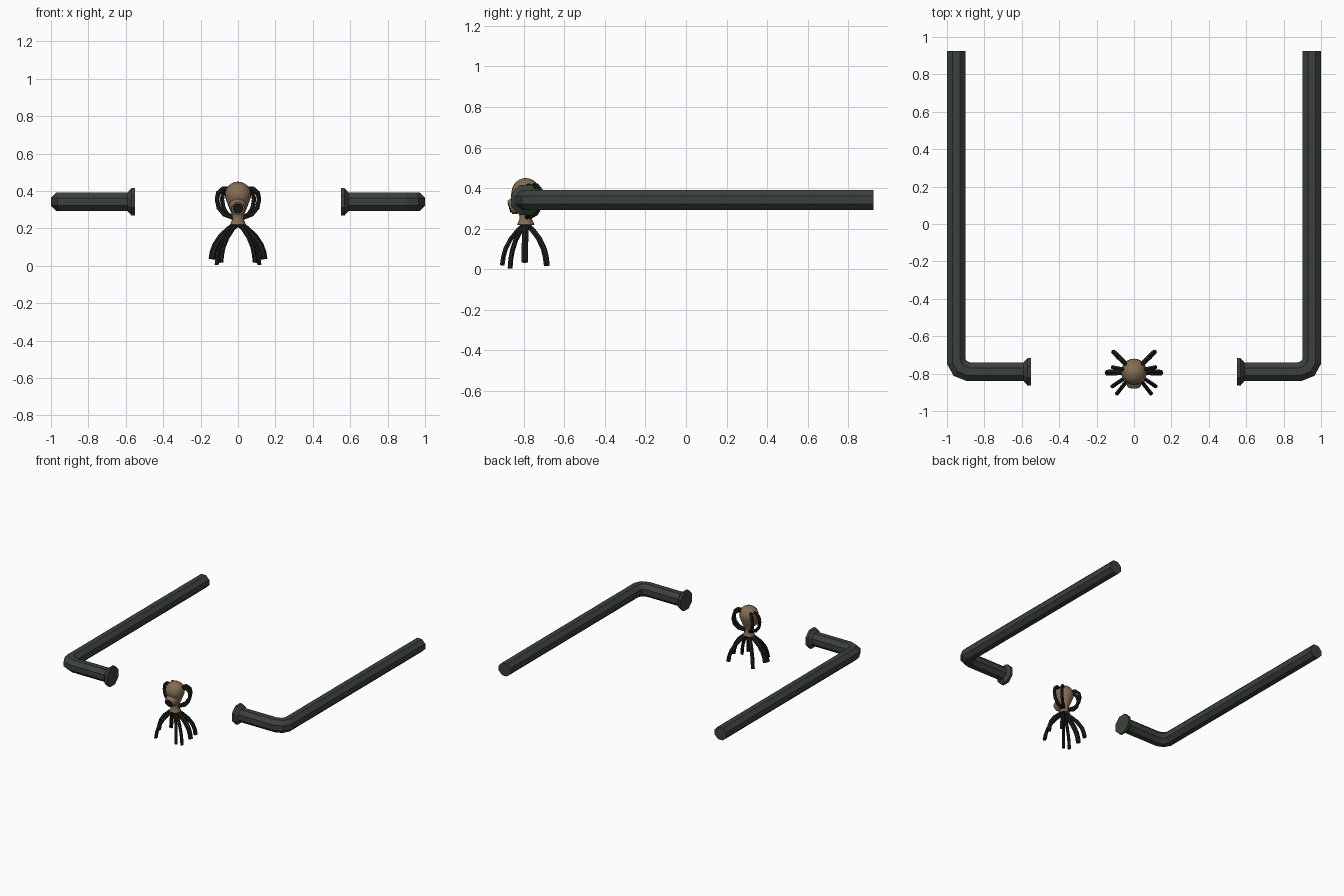
import bpy, bmesh, math
from mathutils import Vector

default = bpy.data.objects.get("Cube")
if default:
    bpy.data.objects.remove(default)

CX = Vector((0, -0.79, 0))   # standing axis of the creature


def material(name, rgb):
    m = bpy.data.materials.new(name)
    m.use_nodes = True
    m.diffuse_color = (*rgb, 1)
    bsdf = next(n for n in m.node_tree.nodes if n.type == 'BSDF_PRINCIPLED')
    bsdf.inputs["Base Color"].default_value = (*rgb, 1)
    return m


pipe_grey = material("pipe_grey", (0.045, 0.053, 0.045))
tan = material("tan_leather", (0.23, 0.155, 0.09))
black = material("black_rubber", (0.011, 0.012, 0.012))


def finish(name, bm, mat, smooth=False):
    bmesh.ops.recalc_face_normals(bm, faces=bm.faces)
    me = bpy.data.meshes.new(name)
    bm.to_mesh(me)
    bm.free()
    ob = bpy.data.objects.new(name, me)
    bpy.context.collection.objects.link(ob)
    me.materials.append(mat)
    if smooth:
        bpy.ops.object.select_all(action='DESELECT')
        ob.select_set(True)
        bpy.context.view_layer.objects.active = ob
        bpy.ops.object.shade_smooth_by_angle(angle=math.radians(40))
    return ob


def sweep(name, path, radii, side, mat, sides=8, smooth=False):
    """Mitred tube along a flat path; side is the normal of the path's plane."""
    pts, side = [Vector(p) for p in path], Vector(side)
    if not isinstance(radii, (list, tuple)):
        radii = [radii] * len(pts)
    bm, rings = bmesh.new(), []
    for i, p in enumerate(pts):
        a = (p - pts[i - 1]).normalized() if i else (pts[1] - p).normalized()
        b = (pts[i + 1] - p).normalized() if i < len(pts) - 1 else a
        t = (a + b).normalized()
        across = t.cross(side) / max(t.dot(a), 0.5)
        ring = []
        for k in range(sides):
            ang = math.tau * (k + 0.5) / sides
            ring.append(bm.verts.new(p + radii[i] * (math.cos(ang) * side + math.sin(ang) * across)))
        rings.append(ring)
    for r, s in zip(rings, rings[1:]):
        for k in range(sides):
            j = (k + 1) % sides
            bm.faces.new((r[k], r[j], s[j], s[k]))
    bm.faces.new(rings[0])
    bm.faces.new(rings[-1])
    return finish(name, bm, mat, smooth)


def lathe(name, profile, mat, steps=20):
    """Spin a radius/height profile around the creature's standing axis."""
    bm = bmesh.new()
    verts = [bm.verts.new(CX + Vector((r, 0, z))) for r, z in profile]
    edges = [bm.edges.new(e) for e in zip(verts, verts[1:])]
    bmesh.ops.spin(bm, geom=verts + edges, cent=CX, axis=(0, 0, 1),
                   angle=math.tau, steps=steps)
    bmesh.ops.remove_doubles(bm, verts=bm.verts, dist=0.0005)
    return finish(name, bm, mat, True)


# Bent pipes with flared end flanges, mirrored
ZP, R = 0.342, 0.054
for label, s in (("left", 1), ("right", -1)):
    sweep(label + "_pipe",
          [(s * 0.95, 0.925, ZP), (s * 0.95, -0.735, ZP), (s * 0.93, -0.772, ZP),
           (s * 0.885, -0.79, ZP), (s * 0.575, -0.79, ZP)],
          R, (0, 0, 1), pipe_grey)
    sweep(label + "_pipe_flange",
          [(s * x, -0.79, ZP) for x in (0.59, 0.57, 0.55)],
          [R, 0.079, 0.079], (0, 0, 1), pipe_grey)

# Head: round dome narrowing to a neck with a flared collar
dome = [(0.07 * math.cos(a), 0.38 + 0.07 * math.sin(a))
        for a in (math.radians(d) for d in range(-15, 91, 15))]
lathe("head", [(0, 0.215), (0.043, 0.22), (0.03, 0.25), (0.033, 0.275), (0.052, 0.32)] + dome, tan)

# Snout filter on the face
snout = [(0, y, z) for y, z in ((-0.80, 0.33), (-0.84, 0.315), (-0.868, 0.305))]
sweep("snout", snout, [0.05, 0.045, 0.036], (1, 0, 0), tan, 12, True)
sweep("snout_filter", [(0, -0.866, 0.306), (0, -0.873, 0.304)], [0.03, 0.028],
      (1, 0, 0), black, 8)


def radial(name, profile, degrees, s, radius, sides):
    """Tube in a vertical plane leaving the axis at an angle from the side."""
    a = math.radians(degrees)
    d = Vector((s * math.cos(a), math.sin(a), 0))
    path = [CX + d * r + Vector((0, 0, z)) for r, z in profile]
    sweep(name, path, radius, (-d.y, d.x, 0), black, sides)


# Breathing hoses looping from crown to neck
hose = [(0.045, 0.41), (0.082, 0.412), (0.108, 0.39), (0.115, 0.355),
        (0.105, 0.31), (0.075, 0.275), (0.02, 0.255)]
# Curved legs under the collar: angle, reach, foot height, thickness
legs = (("back", 44, 0.155, 0.018, 0.015), ("side", -2, 0.145, 0.035, 0.018),
        ("front_side", -34, 0.143, 0.005, 0.012), ("front", -52, 0.152, 0.02, 0.012))
curve = [(0, 1), (0.3, 0.85), (0.62, 0.64), (0.85, 0.4), (0.95, 0.2), (1, 0)]
for label, s in (("left", 1), ("right", -1)):
    radial(label + "_side_hose", hose, 12, s, 0.012, 6)
    radial(label + "_back_hose", hose, 42, s, 0.012, 6)
    for part, deg, reach, foot, thick in legs:
        path = [(0.005 + (reach - 0.01) * u, foot + (0.225 - foot) * v) for u, v in curve]
        radial(f"{label}_{part}_leg", path, deg, s, thick, 6)
